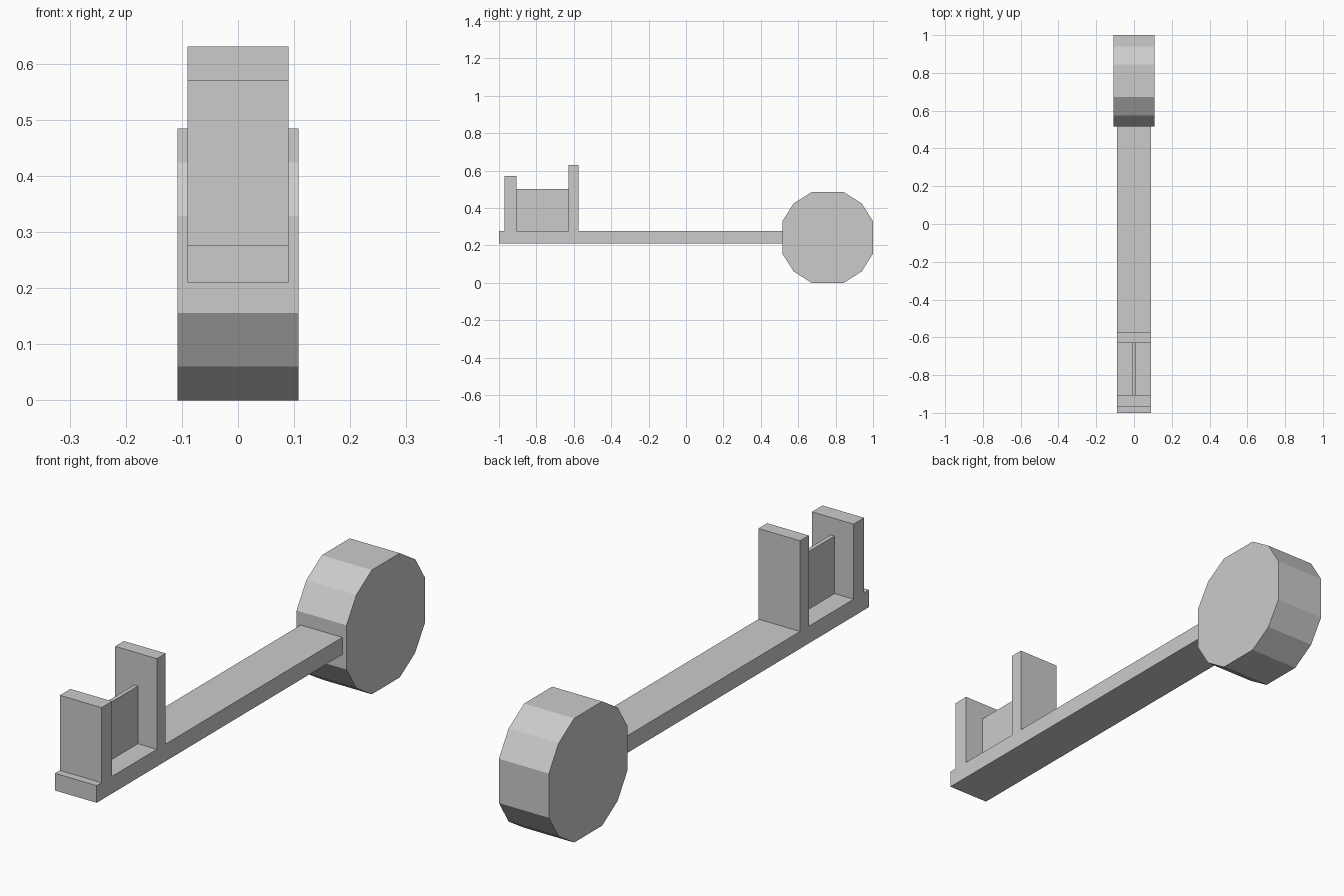
import bpy, bmesh, math

if "Cube" in bpy.data.objects:
    bpy.data.objects.remove(bpy.data.objects["Cube"])


def prism(name, profile, half_width):
    """Extrude a (y, z) outline symmetrically along x."""
    bm = bmesh.new()
    face = bm.faces.new([bm.verts.new((-half_width, y, z)) for y, z in profile])
    side = bmesh.ops.extrude_face_region(bm, geom=[face])
    verts = [v for v in side["geom"] if isinstance(v, bmesh.types.BMVert)]
    bmesh.ops.translate(bm, verts=verts, vec=(2 * half_width, 0, 0))
    bmesh.ops.recalc_face_normals(bm, faces=bm.faces)
    mesh = bpy.data.meshes.new(name)
    bm.to_mesh(mesh)
    bm.free()
    obj = bpy.data.objects.new(name, mesh)
    bpy.context.collection.objects.link(obj)
    return obj


def bar(name, half_width, y0, y1, z0, z1):
    return prism(name, [(y0, z0), (y1, z0), (y1, z1), (y0, z1)], half_width)


# Twelve-sided drum: wide flats on the four main sides, narrow facets between
R, CY, CZ = 0.2573, 0.7575, 0.2425
angles = [q * 90 + a for q in range(4) for a in (19.6, 45, 70.4)]
outline = [(CY + R * math.cos(math.radians(a)), CZ + R * math.sin(math.radians(a)))
           for a in angles]
prism("drum", outline, 0.108)

# Long flat shaft, ending just inside the drum
bar("shaft", 0.09, -1.0, 0.52, 0.21, 0.277)

# Two upright plates and the thin web between them
bar("end_plate", 0.09, -0.97, -0.905, 0.277, 0.57)
bar("inner_plate", 0.09, -0.629, -0.575, 0.277, 0.631)
bar("web", 0.008, -0.905, -0.629, 0.277, 0.502)
